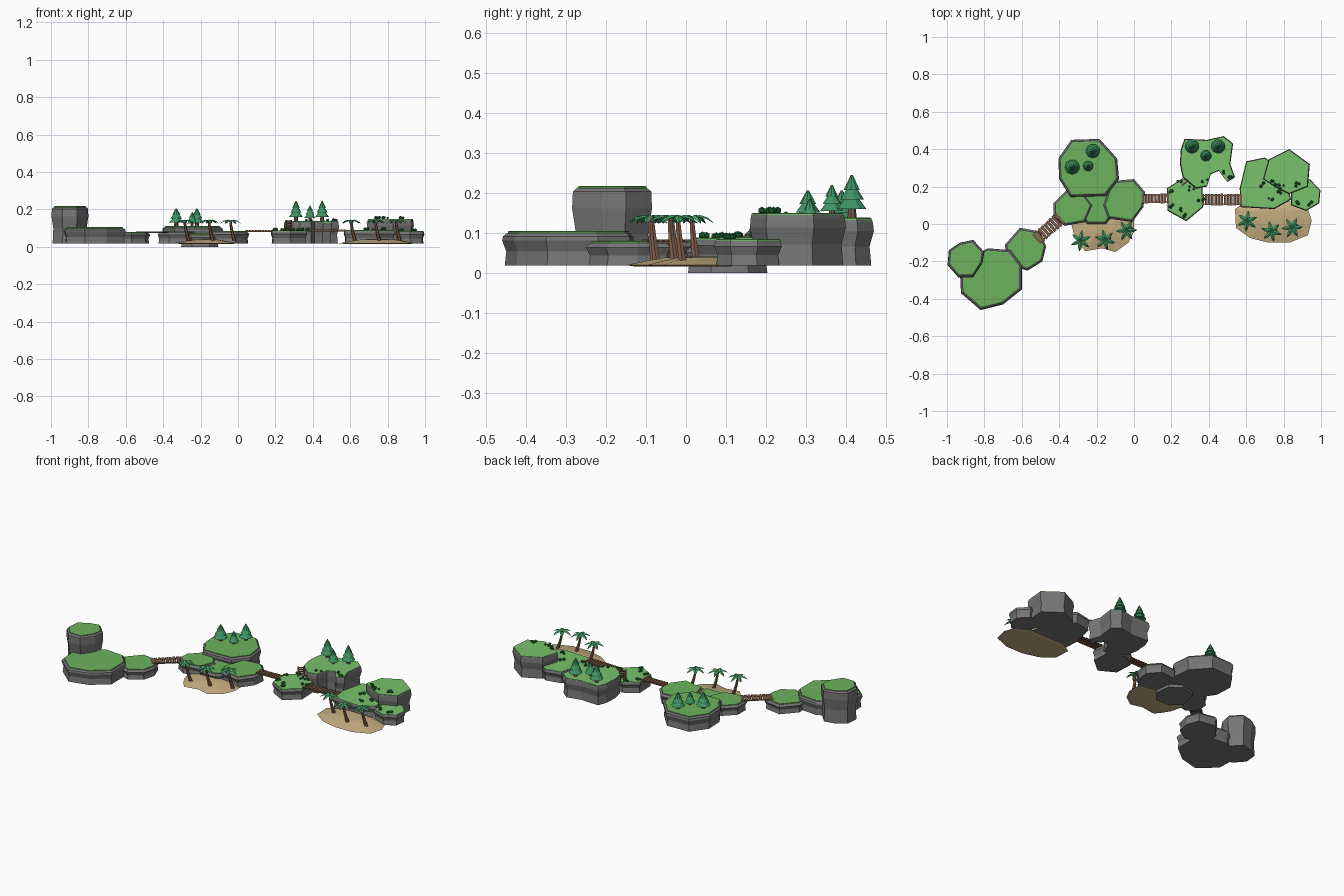
import bpy, bmesh, math, random
from mathutils import Vector, Matrix

if "Cube" in bpy.data.objects:
    bpy.data.objects.remove(bpy.data.objects["Cube"])

random.seed(4)


def mat(name, c):
    m = bpy.data.materials.new(name)
    m.diffuse_color = (*c, 1)
    m.use_nodes = True
    m.node_tree.nodes["Principled BSDF"].inputs["Base Color"].default_value = m.diffuse_color
    return m


ROCK = mat("rock", (.18, .18, .18))
GRASS = mat("grass", (.15, .45, .11))
MEADOW = mat("meadow", (.19, .54, .15))
SAND = mat("sand", (.56, .43, .22))
WOOD = mat("wood", (.2, .1, .06))
PINE = mat("pine", (.05, .3, .13))
PALM = mat("palm", (.06, .36, .14))
BUSH = mat("bush", (.02, .16, .04))


def finish(bm, name, m):
    bmesh.ops.recalc_face_normals(bm, faces=bm.faces)
    me = bpy.data.meshes.new(name)
    bm.to_mesh(me)
    bm.free()
    me.materials.append(m)
    ob = bpy.data.objects.new(name, me)
    bpy.context.collection.objects.link(ob)
    return ob


def stack(name, pts, layers, m, shift=0):
    """Outline in hundredths lofted through (z, inset) layers."""
    pts = [Vector((x / 100, y / 100)) for x, y in pts]
    c = sum(pts, Vector((0, 0))) / len(pts)
    r = sum((p - c).length for p in pts) / len(pts)
    c.y += shift
    bm = bmesh.new()
    rings = []
    for z, inset in layers:
        s = 1 - inset / r
        rings.append([bm.verts.new((*(c + (p - c) * s), z)) for p in pts])
    n = len(pts)
    for a, b in zip(rings, rings[1:]):
        for i in range(n):
            bm.faces.new((a[i], a[(i + 1) % n], b[(i + 1) % n], b[i]))
    bm.faces.new(rings[0])
    bm.faces.new(rings[-1])
    return finish(bm, name, m)


def rock(name, pts, top, rim=.014, base=.018, grass=GRASS):
    h = top - base
    stack(name + "_rock", pts, [(base, .006), (base + h * .4, .01), (base + h * .72, 0),
                                (top - .014, .002), (top - .006, rim * .8)], ROCK)
    stack(name + "_grass", pts, [(top - .01, rim), (top - .002, rim), (top, rim + .004)], grass)


# Left island
rock("tower", [(-93, -10), (-86, -8.5), (-80, -15), (-81, -21), (-86, -28.5), (-94, -28.5),
               (-99.7, -22), (-99, -14)], .217)
rock("west_plateau", [(-78, -13), (-66, -14), (-60, -22), (-60, -35), (-70, -43), (-82, -46),
                      (-92.5, -37), (-93, -27), (-86, -17)], .105)
rock("west_step", [(-69, -11), (-61, -2), (-50, -4), (-47, -12), (-49, -20), (-57, -25), (-68, -21)], .08)
# Middle island
rock("mid_left", [(-43, 11), (-36, 18), (-28, 18), (-22, 10), (-26, 1), (-37, -1), (-43, 3)], .082)
rock("mid_plateau", [(-33.5, 45), (-18.5, 45.5), (-9, 35), (-8, 24), (-15, 15), (-34, 14.5),
                     (-40, 24), (-40.5, 35)], .11)
rock("mid_low", [(-31, 6), (-25, 0), (-15, 0), (-10, 6), (-11, 16), (-18, 21), (-28, 18)], .07, base=0)
rock("mid_right", [(-12, 23), (0, 24), (6, 17), (5, 9), (-1, 1), (-14, 3), (-16.5, 10)], .084)
# Right islands
e = dict(rim=.005, grass=MEADOW)
rock("east_step", [(17.5, 19), (26, 24.5), (36.5, 21), (37, 9), (28, 1.5), (18, 7)], .088, **e)
rock("east_forest", [(25, 40), (27, 45.5), (39, 45), (48, 47), (53, 43), (51.5, 32), (54, 25), (50, 22.5),
                     (45.5, 28.5), (41, 26.5), (39, 20), (33, 19), (26, 25), (24.5, 32)], .138, **e)
rock("far_low", [(56.5, 19), (60, 33.5), (70, 35.5), (80, 28), (84, 13), (75, 8), (57, 9)], .09, **e)
rock("far_high", [(72, 34.5), (83, 40), (94, 32), (93, 20), (83, 16), (75, 20), (69, 24)], .15, **e)
rock("far_right", [(84, 10), (92, 7), (99, 11), (99.7, 18), (94, 24), (84, 20)], .085, **e)

# Beaches
beach = [(.016, .02), (.019, 0), (.03, .05), (.038, .09), (.041, .13)]
stack("beach_west", [(-34, 2), (-32, -6), (-29, -11), (-26, -14.5), (-17, -13), (-10, -15), (-3, -10),
                     (0, -4), (0, 4), (-10, 6), (-25, 6)], beach, SAND, .05)
stack("beach_east", [(54, 8), (54.5, -2), (62, -7.5), (72, -10), (83, -10), (93, -6), (95, 2),
                     (93, 8), (85, 12), (60, 12)], beach, SAND, .05)


def cone(bm, p, r1, r2, h, n, rot=0):
    bmesh.ops.create_cone(bm, cap_ends=True, segments=n, radius1=r1, radius2=r2, depth=h,
                          matrix=Matrix.Translation((p[0], p[1], p[2] + h / 2)) @ Matrix.Rotation(rot, 4, 'Z'))


# Pines: short trunk and three stacked cones
def pine(x, y, z, h, r):
    bm = bmesh.new()
    cone(bm, (x, y, z - .005), r * .32, r * .25, h * .35, 7)
    finish(bm, "pine_trunk", WOOD)
    bm = bmesh.new()
    for lo, hi, k in ((.2, .62, 1), (.42, .82, .8), (.64, 1, .55)):
        cone(bm, (x, y, z + lo * h), r * k, r * k * .12, (hi - lo) * h, 9, lo * 5)
    finish(bm, "pine_needles", PINE)


for x, y, z, h, r in ((-.22, .39, .11, .096, .038), (-.33, .305, .11, .096, .04), (-.245, .31, .11, .075, .028),
                      (.31, .415, .138, .107, .038), (.45, .415, .138, .107, .038), (.385, .365, .138, .082, .03)):
    pine(x, y, z, h, r)


# Palms: curved trunk with six drooping fronds
def palm(x, y, turn):
    bm = bmesh.new()
    prev = None
    for i in range(6):
        t = i / 5
        off = .022 * (1 - t) ** 1.5
        r = .011 - .005 * t
        ring = [bm.verts.new((x + off + r * math.cos(a * math.tau / 6), y + off * .5 + r * math.sin(a * math.tau / 6),
                              .03 + .108 * t)) for a in range(6)]
        if prev:
            for k in range(6):
                bm.faces.new((prev[k], prev[(k + 1) % 6], ring[(k + 1) % 6], ring[k]))
        prev = ring
    bm.faces.new(prev)
    finish(bm, "palm_trunk", WOOD)
    bm = bmesh.new()
    for f in range(6):
        a = turn + f * math.tau / 6
        d, s = Vector((math.cos(a), math.sin(a), 0)), Vector((-math.sin(a), math.cos(a), 0))
        o = Vector((x, y, 0))
        prev = None
        for dist, w, z in ((0, .004, .138), (.018, .011, .145), (.038, .009, .139), (.056, .001, .124)):
            c = o + d * dist + Vector((0, 0, z))
            row = [bm.verts.new(c - s * w - Vector((0, 0, w * .5))), bm.verts.new(c),
                   bm.verts.new(c + s * w - Vector((0, 0, w * .5)))]
            if prev:
                for k in range(2):
                    bm.faces.new((prev[k], prev[k + 1], row[k + 1], row[k]))
            prev = row
    finish(bm, "palm_fronds", PALM)


for i, (x, y) in enumerate(((-.285, -.09), (-.155, -.085), (-.04, -.035),
                            (.605, .015), (.735, -.04), (.845, -.02))):
    palm(x, y, .4 + i * .35)


def box(bm, p, size, rot):
    bmesh.ops.create_cube(bm, size=1, matrix=Matrix.Translation(p) @ rot @ Matrix.Diagonal((*size, 1)))


# Plank bridges with side beams
def bridge(a, b, width, n):
    a, b = Vector(a), Vector(b)
    d = b - a
    rot = Matrix.Rotation(math.atan2(d.y, d.x), 4, 'Z')
    side = Vector((-d.y, d.x, 0)).normalized()
    bm = bmesh.new()
    for i in range(n):
        w = width * random.uniform(.92, 1.04)
        box(bm, a + d * (i + .5) / n, (d.length / n * .78, w, .006), rot)
    for s in (-1, 1):
        box(bm, (a + b) / 2 + side * s * width * .36 - Vector((0, 0, .004)), (d.length, .006, .005), rot)
    finish(bm, "bridge", WOOD)


bridge((-.525, -.085, .08), (-.39, .035, .08), .072, 9)
bridge((.04, .135, .087), (.19, .138, .087), .052, 9)
bridge((.36, .13, .088), (.58, .13, .09), .062, 13)

# Ladder between the two east levels
bm = bmesh.new()
R = Matrix.Rotation(math.radians(40), 4, 'Z')
c = Vector((.272, .218, .112))
for s in (-1, 1):
    box(bm, c + R @ Vector((s * .017, 0, 0)), (.006, .008, .065), R)
for i in range(5):
    box(bm, c + Vector((0, 0, -.025 + i * .0125)), (.04, .007, .006), R)
finish(bm, "ladder", WOOD)

# Bush tufts on the right islands
bm = bmesh.new()
for z, spots in ((.088, ((24, 22), (21, 10), (25.5, 7.5), (28, 5), (34, 20), (36, 13), (20, 17), (31, 19))),
                 (.138, ((49, 28), (51, 25.5), (38, 23))),
                 (.09, ((69, 21), (73, 13), (77, 17))),
                 (.15, ((75, 22), (88, 21), (79, 20))),
                 (.085, ((87, 11), (95, 11)))):
    for x, y in spots:
        for k in range(3):
            r = random.uniform(.006, .01)
            p = (x / 100 + random.uniform(-.016, .016), y / 100 + random.uniform(-.01, .01), z + r * .6)
            bmesh.ops.create_icosphere(bm, subdivisions=1, radius=r, matrix=Matrix.Translation(p))
finish(bm, "bushes", BUSH)
